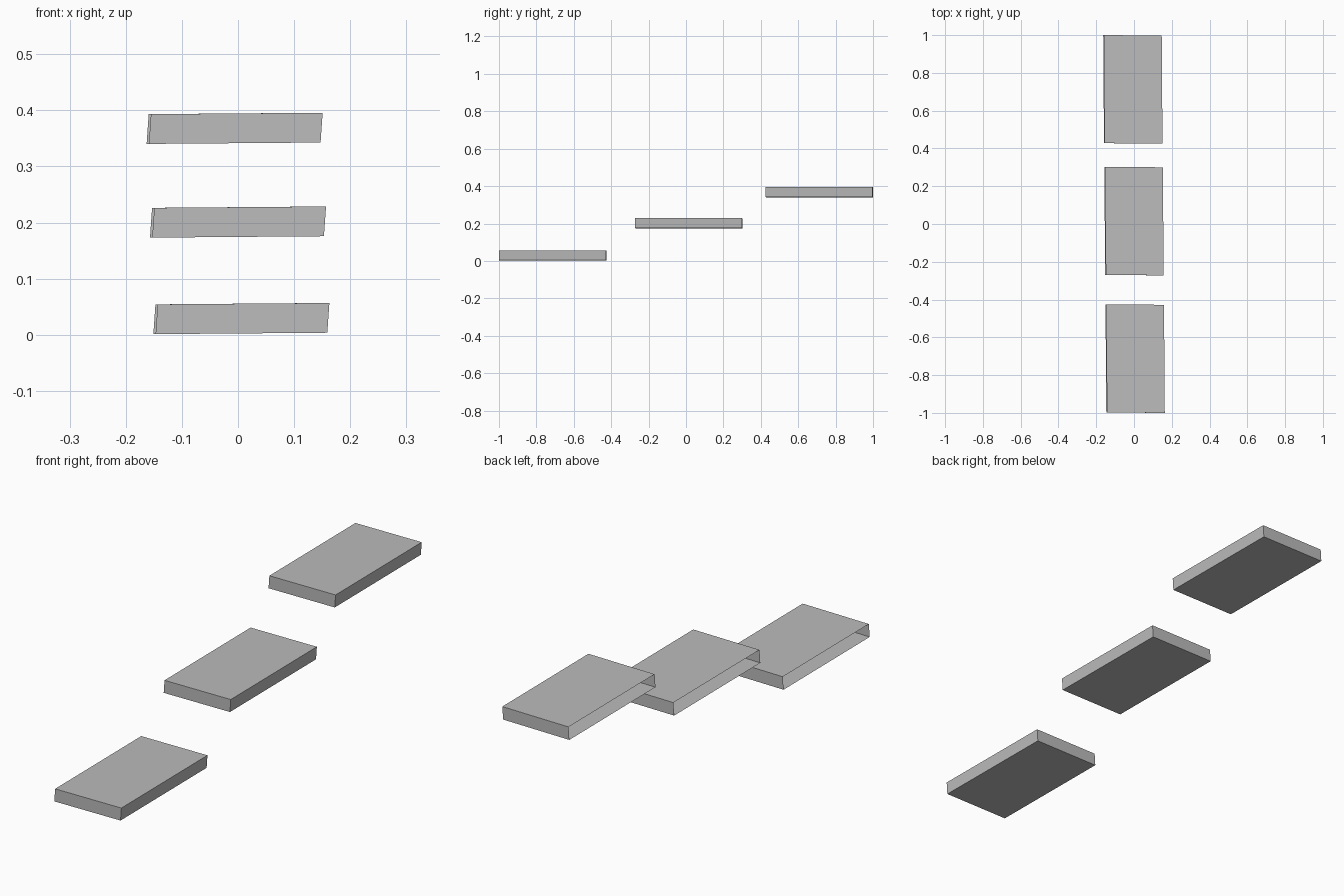
import bpy
import bmesh
from mathutils import Matrix

cube = bpy.data.objects.get("Cube")
if cube:
    bpy.data.objects.remove(cube, do_unlink=True)

# Plain grey stone
grey = bpy.data.materials.new("grey")
grey.use_nodes = True
colour = (0.5, 0.5, 0.5, 1)
grey.diffuse_color = colour
grey.node_tree.nodes["Principled BSDF"].inputs["Base Color"].default_value = colour

WIDTH, DEPTH, HEIGHT = 0.306, 0.572, 0.053

# Slight lean shared by every step
LEAN = Matrix(((1, -0.007, 0.07, 0),
               (-0.005, 1, 0, 0),
               (0.008, 0, 1, 0),
               (0, 0, 0, 1)))


def add_step(name, centre):
    """Thin-walled slab, open on its -x side."""
    bm = bmesh.new()
    bmesh.ops.create_cube(bm, size=1)
    open_side = [f for f in bm.faces if f.normal.x < -0.9]
    bmesh.ops.delete(bm, geom=open_side, context='FACES_ONLY')
    size = Matrix.Diagonal((WIDTH, DEPTH, HEIGHT, 1))
    bmesh.ops.transform(bm, matrix=LEAN @ size, verts=bm.verts)
    mesh = bpy.data.meshes.new(name)
    bm.to_mesh(mesh)
    bm.free()
    mesh.materials.append(grey)
    step = bpy.data.objects.new(name, mesh)
    step.location = centre
    bpy.context.collection.objects.link(step)


# Flight of three floating steps, rising to the back
add_step("lower_step", (0.006, -0.713, 0.029))
add_step("middle_step", (0, 0.015, 0.201))
add_step("upper_step", (-0.006, 0.713, 0.368))
